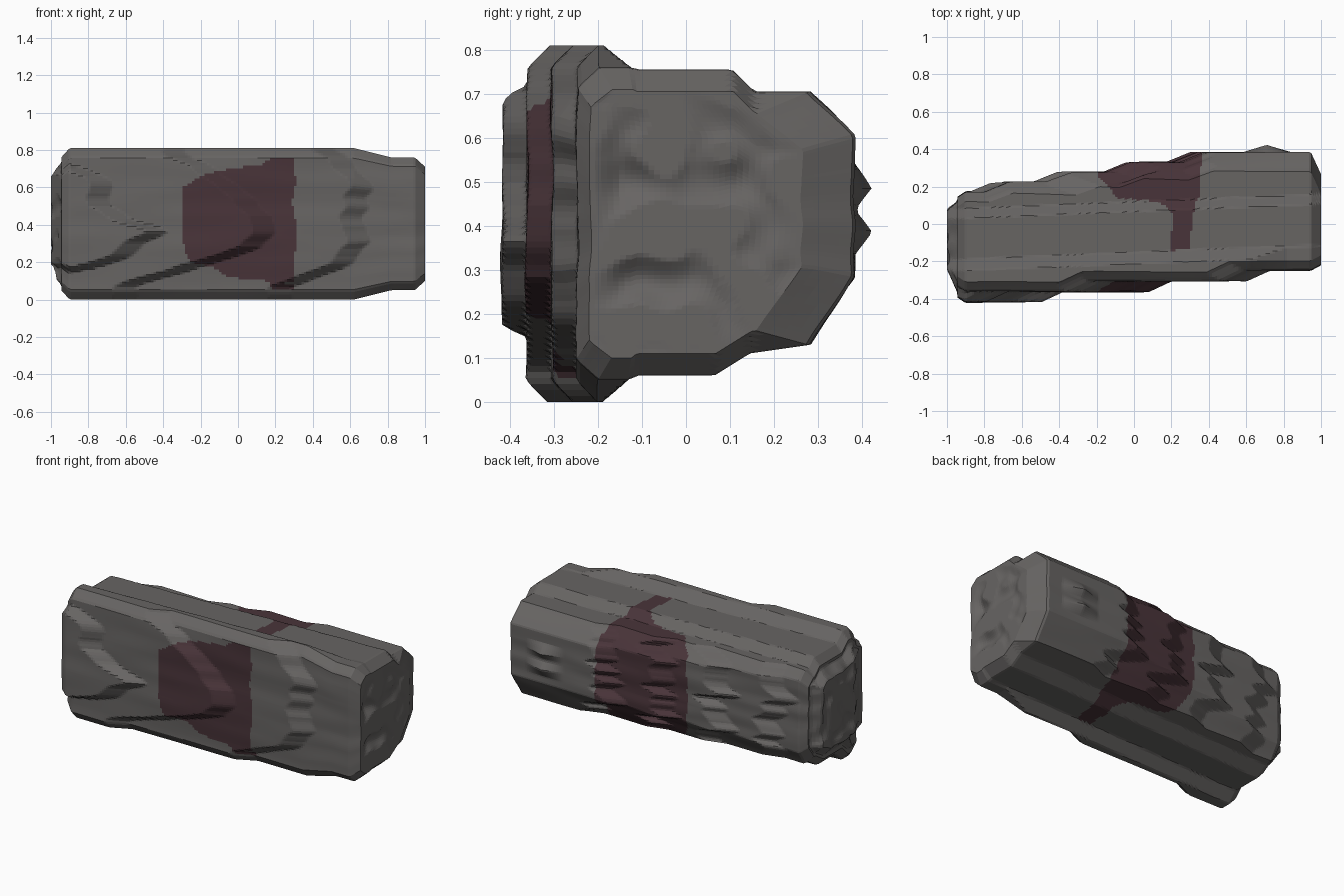
import bpy
import bmesh
from mathutils import Vector, noise

cube = bpy.data.objects.get("Cube")
if cube:
    bpy.data.objects.remove(cube, do_unlink=True)

NX, NY, NZ = 150, 36, 60
HEIGHT = 0.81


def material(name, colour):
    mat = bpy.data.materials.new(name)
    mat.use_nodes = True
    mat.diffuse_color = (*colour, 1)
    mat.node_tree.nodes["Principled BSDF"].inputs["Base Color"].default_value = (*colour, 1)
    return mat


def ramp(a, b, t):
    return max(0.0, min(1.0, (t - a) / (b - a)))


def curve(points, t):
    """Piecewise linear profile through a few points."""
    for (a, p), (b, q) in zip(points, points[1:]):
        if t <= b:
            return p + (q - p) * ramp(a, b, t)
    return points[-1][1]


def rough(seed, x, z, scale=9.0):
    return noise.noise(Vector((seed * 7.3 + x, z * scale, seed * 3.1)))


# Height-dependent ends of the weathered layers on the front: (height, x)
FRONT_LAYERS = [
    [(0.12, -1.05), (0.18, -0.74), (0.28, -0.53), (0.37, -0.4), (0.45, -0.58),
     (0.5, -0.68), (0.57, -0.67), (0.65, -0.74), (0.7, -0.8), (0.77, -1.05)],
    [(0.06, -0.58), (0.13, -0.38), (0.2, -0.1), (0.28, 0.13), (0.45, 0.17),
     (0.6, 0.02), (0.7, -0.15), (0.8, -0.3)],
    [(0.06, 0.25), (0.12, 0.38), (0.17, 0.52), (0.25, 0.66), (0.65, 0.67), (0.72, 0.6), (0.8, 0.5)],
]
BACK_LAYERS = [-0.75, -0.4, -0.06, 0.3]


def front_y(x, z):
    y = -0.25
    for k, edge in enumerate(FRONT_LAYERS):
        end = curve(edge, z) + 0.07 * rough(k + 1, 0, z, 13)
        y -= 0.056 * (1 - ramp(end - 0.1, end + 0.02, x))
    return y + 0.006 * rough(5, x * 2, z)


def back_y(x, z):
    y = 0.17
    for k, start in enumerate(BACK_LAYERS):
        edge = start + 0.5 * max(0, abs(z - 0.42) - 0.24) + 0.16 * rough(k + 8, 0, z, 13)
        y += 0.053 * ramp(edge - 0.05, edge + 0.08, x)
    # Two small knobs near the left end
    for knob_z in (0.36, 0.5):
        y += 0.042 * max(0, 1 - abs(x - 0.71) / 0.13) * max(0, 1 - abs(z - knob_z) / 0.08)
    return y + 0.008 * rough(14, x * 2, z)


def shape(u, v, w):
    """Map a unit cube point onto the weathered, skewed block."""
    x = -0.945 + 1.945 * u
    right_end, left_end = ramp(-0.9, -0.945, x), ramp(0.945, 1, x)
    end_z = 0.05 * (right_end + left_end)
    z = w * HEIGHT
    edge = min(z, HEIGHT - z)
    # Edge bevels, broader on the back towards the left end
    bevel = 0.5 + 0.5 * ramp(-0.9, 0.4, x)
    back_bevel = 0.1 * max(0, bevel - z / 0.22, bevel - (HEIGHT - z) / 0.14)
    near = front_y(x, z) + max(0, 0.05 - edge) + 0.03 * (right_end + left_end)
    far = back_y(x, z) - back_bevel - 0.03 * right_end - 0.12 * left_end
    y = near + (far - near) * v
    # Top and bottom step inward towards the back
    s = y - 0.04 * (x - 0.8)
    high = HEIGHT - 0.055 * ramp(-0.18, -0.12, s) - 0.05 * ramp(0.1, 0.15, s)
    low = 0.06 * ramp(-0.18, -0.12, s) + 0.05 * ramp(0.06, 0.14, s) + 0.02 * ramp(0.14, 0.28, s)
    worn = 0.05 * ramp(0.62, 0.82, x)
    high = min(high, HEIGHT - worn) - end_z
    low = max(low, worn) + end_z
    z = low + (high - low) * w
    # Bulging right end, shallow pits in both ends
    if u in (0, 1):
        inner = min(v, 1 - v, w, 1 - w)
        pit = max(0, noise.noise(Vector((u * 5, y * 9, z * 9)))) * ramp(0, 0.15, inner)
        if u == 0:
            bulge = min(ramp(0.04, 0.13, inner), ramp(0.05, 0.28, v))
            x += 0.04 * pit - 0.055 * bulge
        else:
            x -= 0.04 * pit
    return x, y, z


def stained(face):
    """Band wrapping round the block, narrow on the top and bottom."""
    x, y, z = face.calc_center_median()
    n = face.normal
    x += 0.02 * noise.noise(Vector((x * 3, y * 9, z * 9)))
    if abs(x) > 0.5:
        return False
    middle = 0.5 * (front_y(x, z) + back_y(x, z))
    if y < middle and (n.y < -0.6 or z < 0.72 and z > 0.1 and y < -0.27):
        low = curve([(0.05, 0.2), (0.1, 0.17), (0.12, -0.06), (0.17, -0.12),
                     (0.2, -0.25), (0.3, -0.3), (0.6, -0.29), (0.66, -0.2),
                     (0.7, -0.05), (0.72, 0.12), (0.76, 0.19)], z)
        return low < x < 0.3 and 0.06 < z < 0.76
    if y < -0.14:
        return False
    low = curve([(-0.14, 0.19), (0.06, 0.2), (0.12, 0.13), (0.14, -0.09), (0.26, -0.2)], y)
    high = curve([(-0.14, 0.29), (0.08, 0.32), (0.16, 0.36)], y)
    return low < x < high


# Block: surface of a gridded cube, reshaped
bm = bmesh.new()
counts = (NX, NY, NZ)
verts = {}


def vertex(index):
    if index not in verts:
        verts[index] = bm.verts.new(shape(*(i / n for i, n in zip(index, counts))))
    return verts[index]


for axis in range(3):
    a, b = (axis + 1) % 3, (axis + 2) % 3
    for side in (0, counts[axis]):
        for i in range(counts[a]):
            for j in range(counts[b]):
                corners = []
                for di, dj in ((0, 0), (1, 0), (1, 1), (0, 1)):
                    index = [0, 0, 0]
                    index[axis], index[a], index[b] = side, i + di, j + dj
                    corners.append(vertex(tuple(index)))
                bm.faces.new(corners if side else corners[::-1])

bm.normal_update()
for face in bm.faces:
    face.material_index = int(stained(face))

mesh = bpy.data.meshes.new("stone_block")
bm.to_mesh(mesh)
bm.free()
mesh.materials.append(material("grey stone", (0.135, 0.128, 0.124)))
mesh.materials.append(material("dark plum stain", (0.066, 0.034, 0.041)))
block = bpy.data.objects.new("stone_block", mesh)
bpy.context.collection.objects.link(block)
